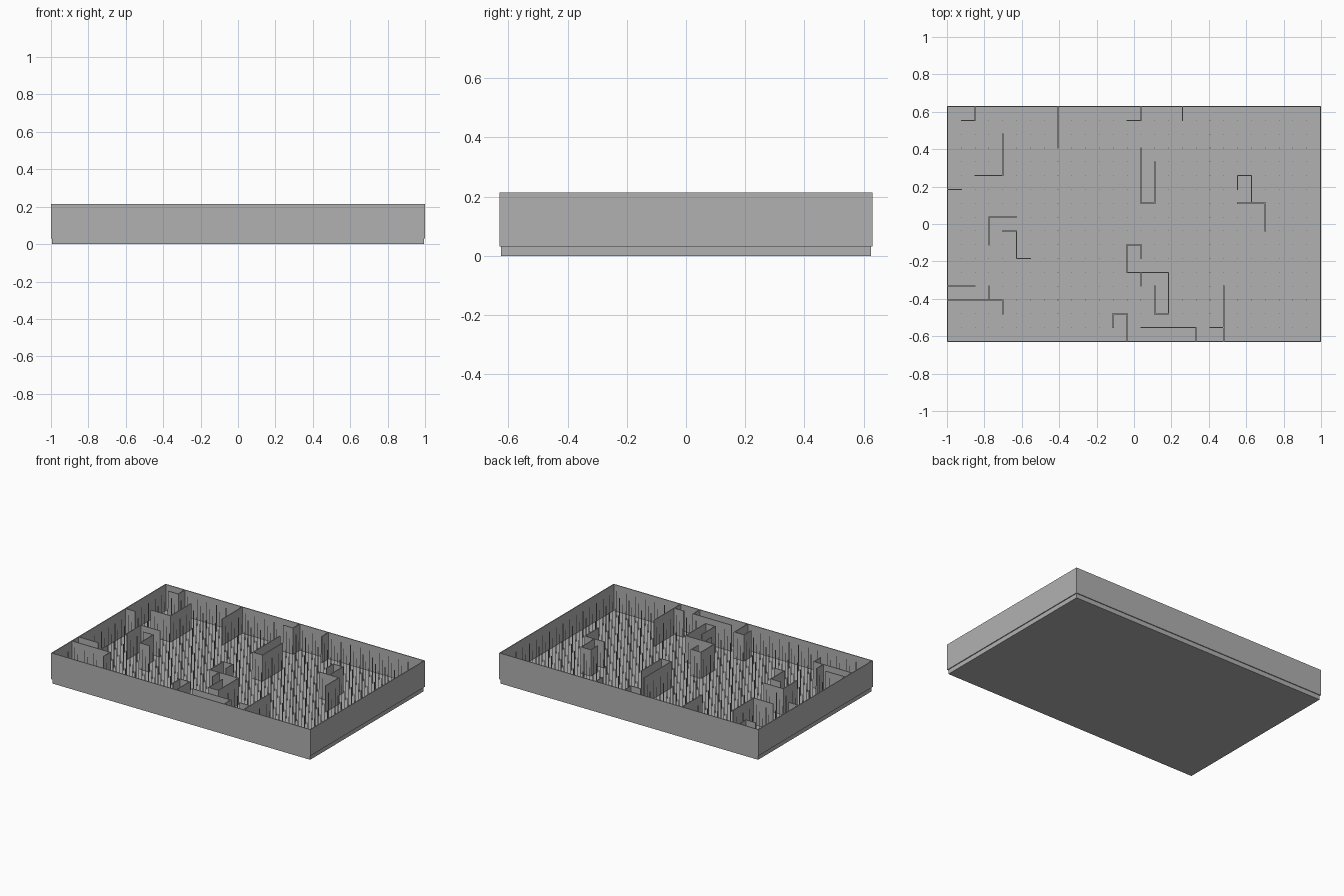
import bpy, bmesh
from mathutils import Matrix, Vector

if "Cube" in bpy.data.objects:
    bpy.data.objects.remove(bpy.data.objects["Cube"])

NX, NY = 27, 17          # maze cells
T = 0.006                # wall thickness
POST = 0.003             # post thickness
P = (2 - T) / NX         # cell pitch
HX, HY = NX * P / 2, NY * P / 2
FLOOR, TOP = 0.031, 0.214

grey = bpy.data.materials.new("dark_grey")
grey.diffuse_color = (0.44, 0.44, 0.44, 1)
grey.use_nodes = True
grey.node_tree.nodes["Principled BSDF"].inputs["Base Color"].default_value = grey.diffuse_color


def gx(i): return -HX + i * P
def gy(j): return HY - j * P     # rows counted from the back


def add_box(bm, lo, hi):
    lo, hi = Vector(lo), Vector(hi)
    m = Matrix.Translation((lo + hi) / 2) @ Matrix.Diagonal((*(hi - lo), 1))
    bmesh.ops.create_cube(bm, size=1, matrix=m)


def make(name, boxes):
    bm = bmesh.new()
    for lo, hi in boxes:
        add_box(bm, lo, hi)
    me = bpy.data.meshes.new(name)
    bm.to_mesh(me)
    bm.free()
    me.materials.append(grey)
    ob = bpy.data.objects.new(name, me)
    bpy.context.collection.objects.link(ob)


def wall(i0, j0, i1, j1, t=T):
    h = t / 2
    return ((gx(i0) - h, gy(j1) - h, FLOOR), (gx(i1) + h, gy(j0) + h, TOP))


# base plate, slightly inset from the walls
bx, by = HX - T / 2, HY - T / 2
make("base_plate", [((-bx, -by, 0), (bx, by, FLOOR))])

# outer rim walls
make("outer_walls", [wall(0, 0, NX, 0), wall(0, NY, NX, NY),
                     wall(0, 0, 0, NY), wall(NX, 0, NX, NY)])

# inner maze walls as grid paths (column, row)
paths = [
    [(1, 1), (2, 1), (2, 0)],
    [(8, 0), (8, 3)],
    [(13, 1), (14, 1), (14, 0)],
    [(17, 0), (17, 1)],
    [(4, 2), (4, 5), (2, 5)],
    [(0, 6), (1, 6)],
    [(14, 3), (14, 7), (15, 7), (15, 4)],
    [(21, 6), (21, 5), (22, 5), (22, 7)],
    [(21, 7), (23, 7), (23, 9)],
    [(5, 8), (3, 8), (3, 10)],
    [(4, 9), (5, 9), (5, 11), (6, 11)],
    [(14, 11), (14, 10), (13, 10), (13, 12), (16, 12), (16, 15), (15, 15), (15, 13)],
    [(14, 12), (14, 13)],
    [(0, 13), (2, 13)],
    [(3, 13), (3, 14)],
    [(0, 14), (4, 14), (4, 15)],
    [(12, 16), (12, 15), (13, 15), (13, 17)],
    [(14, 16), (18, 16), (18, 17)],
    [(20, 13), (20, 17)],
    [(19, 16), (20, 16)],
]
segs, covered = [], set()
for path in paths:
    for (a, b), (c, d) in zip(path, path[1:]):
        i0, i1, j0, j1 = min(a, c), max(a, c), min(b, d), max(b, d)
        segs.append(wall(i0, j0, i1, j1))
        covered |= {(i, j) for i in range(i0, i1 + 1) for j in range(j0, j1 + 1)}
make("maze_walls", segs)

# thin posts on every free grid crossing
make("maze_posts", [wall(i, j, i, j, POST) for i in range(1, NX) for j in range(1, NY)
                    if (i, j) not in covered])
